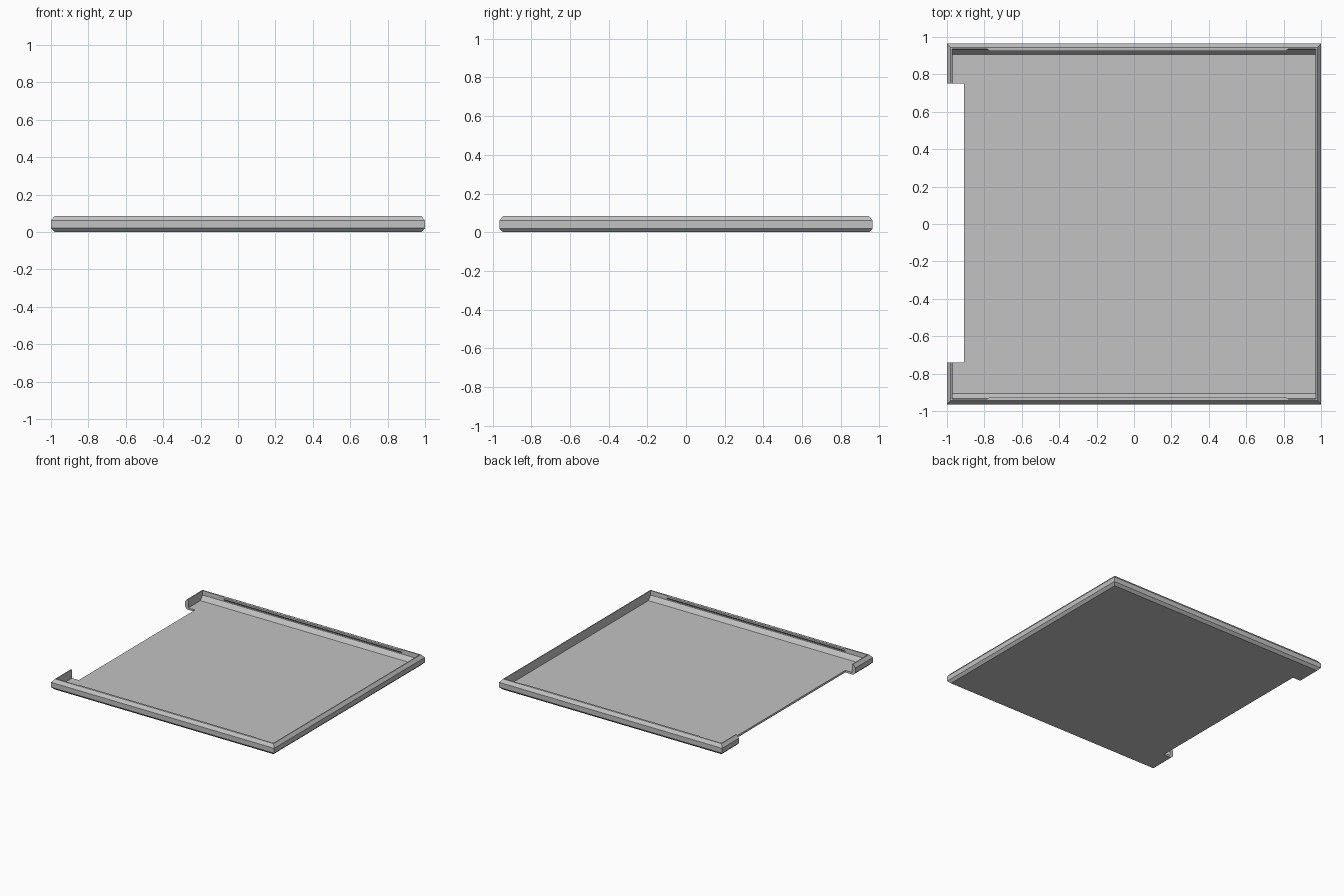
import bpy
import bmesh

if "Cube" in bpy.data.objects:
    bpy.data.objects.remove(bpy.data.objects["Cube"], do_unlink=True)

HX, HY = 1.0, 0.965

grey = bpy.data.materials.new("plain grey")
grey.use_nodes = True
colour = (0.54, 0.54, 0.54, 1)
grey.diffuse_color = colour
grey.node_tree.nodes["Principled BSDF"].inputs["Base Color"].default_value = colour


def loft(name, rings):
    """Skin a series of closed rings and cap both ends."""
    bm = bmesh.new()
    loops = [[bm.verts.new(p) for p in ring] for ring in rings]
    for a, b in zip(loops, loops[1:]):
        for i in range(len(a)):
            j = (i + 1) % len(a)
            bm.faces.new((a[i], a[j], b[j], b[i]))
    bm.faces.new(loops[0][::-1])
    bm.faces.new(loops[-1])
    bmesh.ops.recalc_face_normals(bm, faces=bm.faces)
    mesh = bpy.data.meshes.new(name)
    bm.to_mesh(mesh)
    bm.free()
    mesh.materials.append(grey)
    obj = bpy.data.objects.new(name, mesh)
    bpy.context.collection.objects.link(obj)
    return obj


def rectangle(x0, x1, y0, y1, z):
    return [(x0, y0, z), (x1, y0, z), (x1, y1, z), (x0, y1, z)]


# Tray: bevelled outer rim, inner wall, sloped ledge at front and back, floor
# Each entry is inset in x, inset in y, height
profile = [(0.02, 0.02, 0), (0, 0, 0.02), (0, 0, 0.06), (0.02, 0.02, 0.085),
           (0.028, 0.03, 0.085), (0.03, 0.032, 0.05), (0.03, 0.06, 0.016)]
tray = loft("tray", [rectangle(ix - HX, HX - ix, iy - HY, HY - iy, z)
                     for ix, iy, z in profile])

# Opening in the right-hand rim
cutter = loft("opening_cutter", [rectangle(-1.1, -0.91, -0.74, 0.75, z)
                                 for z in (-0.1, 0.2)])
cutter.hide_render = True
cut = tray.modifiers.new("opening", "BOOLEAN")
cut.operation = "DIFFERENCE"
cut.solver = "EXACT"
cut.object = cutter
bpy.context.view_layer.objects.active = tray
bpy.ops.object.modifier_apply(modifier=cut.name)
bpy.data.objects.remove(cutter, do_unlink=True)

# Retaining lips along the inside of the front and back rims, with tapered ends
lip = [(-0.004, 0.085), (0.01, 0.083), (0.01, 0.07), (-0.003, 0.053)]
for side, name in ((-1, "front_lip"), (1, "back_lip")):
    loft(name, [[(0.02 + end * (0.805 - 1.5 * d), side * (HY - 0.03 - d), z)
                 for d, z in lip] for end in (-1, 1)])
